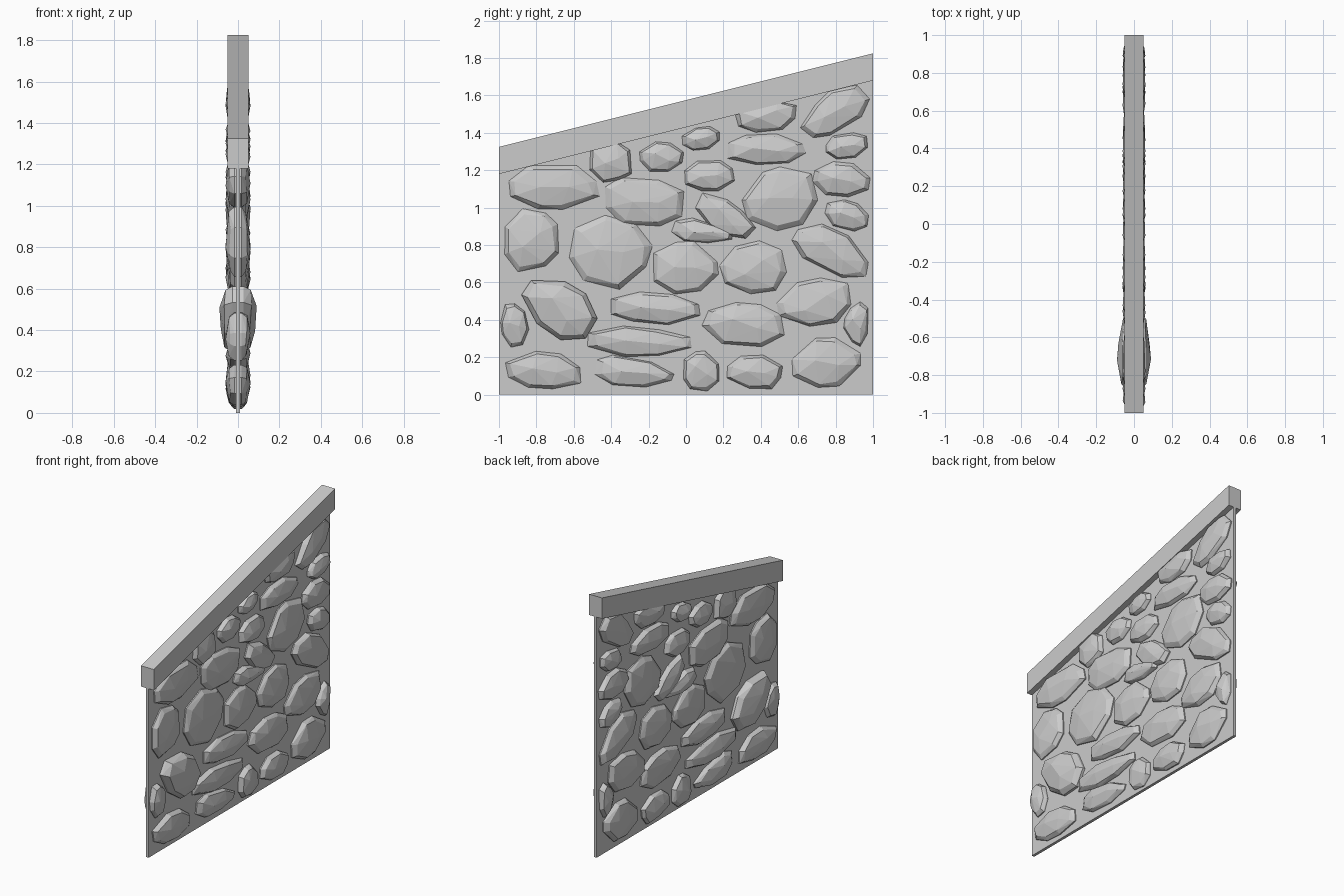
import bpy
import bmesh
import math
import random

random.seed(4)

default_cube = bpy.data.objects.get("Cube")
if default_cube:
    bpy.data.objects.remove(default_cube, do_unlink=True)

# One plain stone grey for the whole wall
grey = bpy.data.materials.new("stone grey")
grey.use_nodes = True
grey.diffuse_color = (0.6, 0.6, 0.6, 1)
grey.node_tree.nodes["Principled BSDF"].inputs["Base Color"].default_value = grey.diffuse_color

SLOPE = 0.25       # rise of the coping along the wall
COPING_BASE = 1.43  # underside of the coping at the middle


def finish(bm, name):
    """Turn a bmesh into a flat-shaded object with the wall material."""
    bmesh.ops.recalc_face_normals(bm, faces=bm.faces)
    mesh = bpy.data.meshes.new(name)
    bm.to_mesh(mesh)
    bm.free()
    mesh.materials.append(grey)
    obj = bpy.data.objects.new(name, mesh)
    bpy.context.collection.objects.link(obj)
    return obj


def slab(name, half_thickness, profile):
    """Extrude a side profile (y, z) symmetrically across x."""
    bm = bmesh.new()
    face = bm.faces.new([bm.verts.new((-half_thickness, y, z)) for y, z in profile])
    extruded = bmesh.ops.extrude_face_region(bm, geom=[face])
    moved = [v for v in extruded["geom"] if isinstance(v, bmesh.types.BMVert)]
    bmesh.ops.translate(bm, verts=moved, vec=(2 * half_thickness, 0, 0))
    return finish(bm, name)


def coping_line(y):
    return COPING_BASE + SLOPE * y


def stone(name, y, z, length, height, tilt, taper, depth=0.06):
    """Faceted convex stone that passes through the panel and shows on both sides."""
    bm = bmesh.new()
    cos_t, sin_t = math.cos(math.radians(tilt)), math.sin(math.radians(tilt))

    def add_point(x, u, v):
        v *= 1 + taper * u
        py = y + u * length * cos_t - v * height * sin_t
        pz = z + u * length * sin_t + v * height * cos_t
        py = max(-1, min(1, py))
        bm.verts.new((x, py, min(pz, coping_line(py) + 0.01)))

    # Rounded-box outline with slightly uneven corners
    outline = []
    corners = 8
    for i in range(corners):
        angle = math.tau * (i + 0.5 + random.uniform(-0.22, 0.22)) / corners
        c, s = math.cos(angle), math.sin(angle)
        reach = 1 / (abs(c) ** 3 + abs(s) ** 3) ** (1 / 3)
        reach *= random.uniform(0.95, 1.07)
        outline.append((c * reach, s * reach))

    for side in (-1, 1):
        # Steep rim, then a shallow faceted face
        for u, v in outline:
            add_point(side * depth * 0.3, u, v)
            inset = random.uniform(0.8, 0.9)
            add_point(side * depth * random.uniform(0.6, 0.75), u * inset, v * inset)
        # Short ridge across the crown
        shift = random.uniform(-0.25, 0.25)
        add_point(side * depth, -0.3, shift)
        add_point(side * depth * 0.92, 0.35, -shift)

    hull = bmesh.ops.convex_hull(bm, input=bm.verts)
    loose = set(hull["geom_interior"]) | set(hull["geom_unused"])
    bmesh.ops.delete(bm, geom=[g for g in loose if isinstance(g, bmesh.types.BMVert)],
                     context='VERTS')
    return finish(bm, name)


# Thin backing panel with a sloping top
slab("wall_panel", 0.01, [(-1, 0), (1, 0),
                          (1, coping_line(1) + 0.05), (-1, coping_line(-1) + 0.05)])

# Sloping coping beam along the top
slab("coping", 0.05, [(-1, coping_line(-1)), (1, coping_line(1)),
                      (1, coping_line(1) + 0.145), (-1, coping_line(-1) + 0.145)])

# Stones: y, z, half length, half height, tilt in degrees, taper
lower_stones = [
    (-.76, .13, .2, .1, -4, 0),
    (-.28, .12, .215, .075, -8, -.2),
    (.08, .13, .1, .105, 0, 0),
    (.37, .12, .145, .09, 0, 0),
    (.75, .17, .19, .13, 5, 0),
    (-.24, .28, .275, .075, -2, -.2),
    (-.17, .46, .235, .08, -4, 0),
    (.31, .38, .21, .115, -5, 0),
    (.69, .49, .2, .12, 10, 0),
    (.91, .38, .065, .11, 0, .4),
    (-.92, .375, .07, .115, 12, 0),
]
middle_stones = [
    (-.83, .83, .145, .165, 0, -.1),
    (-.41, .77, .215, .185, -12, 0),
    (-.01, .68, .175, .135, 0, 0),
    (.36, .68, .175, .135, 12, .1),
    (.78, .77, .215, .11, -25, 0),
    (.09, .87, .16, .055, -10, -.3),
    (.21, .95, .17, .085, -32, -.2),
]
upper_stones = [
    (-.71, 1.11, .24, .12, 0, 0),
    (-.22, 1.03, .22, .125, -3, 0),
    (.12, 1.17, .135, .085, 0, 0),
    (.5, 1.05, .19, .165, 15, .15),
    (.83, 1.15, .15, .09, -8, 0),
    (.86, .96, .115, .075, -15, 0),
    (-.4, 1.25, .11, .11, 0, 0),
    (-.13, 1.27, .115, .08, 0, 0),
    (.08, 1.37, .1, .06, 5, 0),
    (.42, 1.31, .21, .08, 3, 0),
    (.43, 1.5, .16, .09, 8, 0),
    (.79, 1.51, .19, .1, 36, .2),
    (.86, 1.33, .11, .065, 8, 0),
]
for row, stones in (("lower", lower_stones), ("middle", middle_stones), ("upper", upper_stones)):
    for number, shape in enumerate(stones, 1):
        stone(f"{row}_stone_{number}", *shape)

# One bulkier stone near the low end
stone("bulging_stone", -.68, .46, .2, .14, -32, .15, depth=0.09)
